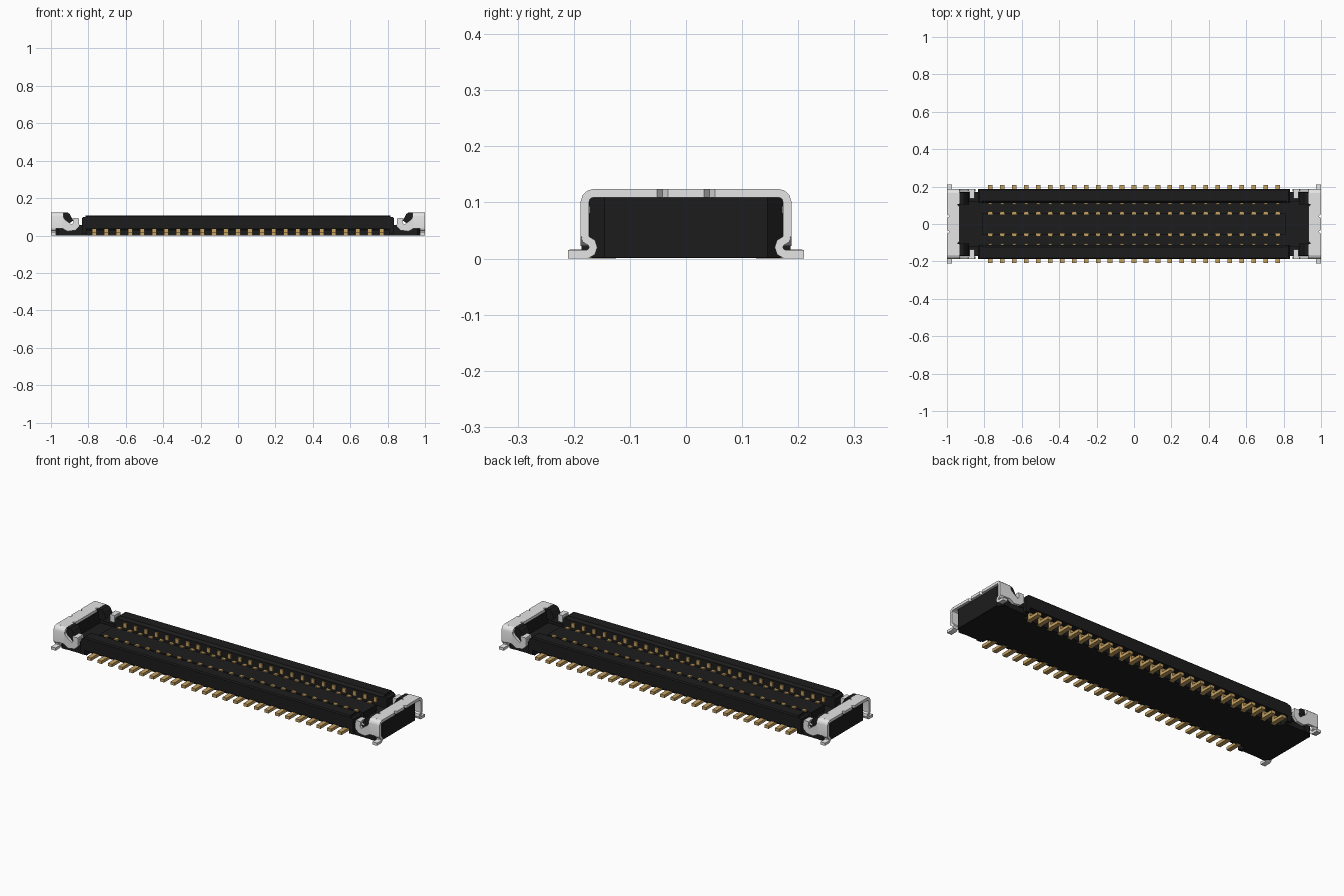
import bpy, bmesh
from mathutils import Vector

if "Cube" in bpy.data.objects:
    bpy.data.objects.remove(bpy.data.objects["Cube"])


def material(name, rgb):
    m = bpy.data.materials.new(name)
    m.diffuse_color = (*rgb, 1)
    m.use_nodes = True
    m.node_tree.nodes["Principled BSDF"].inputs["Base Color"].default_value = m.diffuse_color
    return m


BLACK = material("black plastic", (0.012, 0.012, 0.012))
STEEL = material("light steel", (0.78, 0.78, 0.78))
GOLD = material("gold plating", (0.57, 0.36, 0.12))


def add_prism(bm, pts, axis, lo, hi):
    """Extrude a 2D outline along axis (x: pts are yz, y: pts are xz, z: pts are xy)."""
    def place(p, t):
        return {"x": (t, p[0], p[1]), "y": (p[0], t, p[1]), "z": (p[0], p[1], t)}[axis]
    a = [bm.verts.new(place(p, lo)) for p in pts]
    b = [bm.verts.new(place(p, hi)) for p in pts]
    n = len(pts)
    faces = [bm.faces.new(a), bm.faces.new(b[::-1])]
    faces += [bm.faces.new((a[i], a[(i + 1) % n], b[(i + 1) % n], b[i])) for i in range(n)]
    bmesh.ops.recalc_face_normals(bm, faces=faces)


def add_box(bm, x0, x1, y0, y1, z0, z1):
    add_prism(bm, [(x0, y0), (x1, y0), (x1, y1), (x0, y1)], "z", z0, z1)


def ribbon(path, t):
    """Outline of a bent strip of thickness t around a centre line."""
    path = [Vector(p) for p in path]
    left, right = [], []
    for i, p in enumerate(path):
        d1 = (p - path[max(i - 1, 0)]).normalized()
        d2 = (path[min(i + 1, len(path) - 1)] - p).normalized()
        d = (d1 + d2).normalized()
        n = Vector((-d.y, d.x)) * t / 2
        left.append(p + n)
        right.append(p - n)
    return left + right[::-1]


def finish(name, bm, mat, smooth=False):
    me = bpy.data.meshes.new(name)
    bm.to_mesh(me)
    bm.free()
    me.materials.append(mat)
    ob = bpy.data.objects.new(name, me)
    bpy.context.collection.objects.link(ob)
    if smooth:
        bpy.ops.object.select_all(action="DESELECT")
        ob.select_set(True)
        bpy.context.view_layer.objects.active = ob
        bpy.ops.object.shade_smooth_by_angle(angle=0.6)
    return ob


def flip(pts, s):
    return [(p[0] * s, p[1]) for p in pts]


# Base slab, narrower along the contact rows
bm = bmesh.new()
corner = [(0.81, 0.135), (0.81, 0.168), (0.955, 0.168), (0.982, 0.145)]
half = corner + [(x, -y) for x, y in corner[::-1]]
add_prism(bm, half + [(-x, -y) for x, y in half], "z", 0.001, 0.04)
finish("base_slab", bm, BLACK)

# Centre island
bm = bmesh.new()
add_box(bm, -0.81, 0.81, -0.058, 0.058, 0.035, 0.075)
finish("centre_island", bm, BLACK)

# Long side walls with chamfered top edges and stepped ends
bm = bmesh.new()
wall = [(0.135, 0.03), (0.14, 0.036), (0.188, 0.036), (0.188, 0.102), (0.182, 0.108),
        (0.124, 0.108), (0.112, 0.096), (0.112, 0.03)]
for s in (-1, 1):
    add_prism(bm, flip(wall, s), "x", -0.815, 0.815)
    for e in (-1, 1):
        end = [(0.81, 0.01), (0.835, 0.01), (0.835, 0.09), (0.825, 0.1), (0.81, 0.1)]
        add_prism(bm, flip(end, e), "y", s * 0.112, s * 0.186)
finish("side_walls", bm, BLACK)

for e, side in ((-1, "left"), (1, "right")):
    # Black end wall, corner blocks and sloped guide tabs
    bm = bmesh.new()
    plan = [(0.93, -0.172), (0.96, -0.172), (0.985, -0.145), (0.985, 0.145),
            (0.96, 0.172), (0.93, 0.172)]
    add_prism(bm, flip(plan, e), "z", 0.002, 0.109)
    tab = [(0.94, 0.123), (0.91, 0.123), (0.9, 0.115), (0.882, 0.08), (0.9, 0.066), (0.94, 0.07)]
    for s in (-1, 1):
        add_prism(bm, flip(tab, e), "y", s * 0.105, s * 0.168)
        block = [(0.83, 0.03), (0.935, 0.03), (0.935, 0.075), (0.9, 0.055), (0.83, 0.055)]
        add_prism(bm, flip(block, e), "y", s * 0.12, s * 0.171)
    finish(side + "_end_wall", bm, BLACK)

    # Steel cover: notched top plate
    bm = bmesh.new()
    edge = [(0.932, 0.165), (0.932, 0.11), (0.945, 0.102), (0.932, 0.094), (0.932, 0.0)]
    inner = edge + [(x, -y) for x, y in edge[-2::-1]]
    rim = [(0.999, 0.165), (0.999, 0.052), (0.985, 0.042), (0.999, 0.032)]
    outer = [(x, -y) for x, y in rim] + rim[::-1]
    add_prism(bm, flip(inner + outer, e), "z", 0.109, 0.124)
    for s in (-1, 1):
        # Rounded shoulder and flank
        flank = [(0.163, 0.1165), (0.172, 0.1145), (0.178, 0.109), (0.1805, 0.1), (0.1805, 0.038)]
        x0, x1 = sorted((e * 0.932, e * 1.0))
        add_prism(bm, flip(ribbon(flank, 0.015), s), "x", x0, x1)
        # Curl under the flank and narrow solder foot
        curl = [(0.1805, 0.04), (0.178, 0.034), (0.168, 0.028), (0.1655, 0.02),
                (0.168, 0.012), (0.176, 0.0075), (0.21, 0.0075)]
        x0, x1 = sorted((e * 0.972, e * 1.0))
        add_prism(bm, flip(ribbon(curl, 0.015), s), "x", x0, x1)
        # Spring arm with upturned hook
        arm = [(0.935, 0.1), (0.925, 0.085), (0.888, 0.058), (0.88, 0.068), (0.885, 0.094),
               (0.852, 0.094), (0.848, 0.05), (0.87, 0.028), (0.91, 0.022), (0.94, 0.038)]
        add_prism(bm, flip(arm, e), "y", s * 0.173, s * 0.188)
        x0, x1 = sorted((e * 0.853, e * 0.88))
        add_box(bm, x0, x1, *sorted((s * 0.145, s * 0.175)), 0.08, 0.094)
        add_box(bm, x0, x1, *sorted((s * 0.137, s * 0.147)), 0.05, 0.094)
    finish(side + "_steel_cover", bm, STEEL, True)

# Gold contacts: solder foot, riser, wall contact and island contact
bm = bmesh.new()
for i in range(25):
    x = (i - 12) * 0.064
    for s in (-1, 1):
        for y0, y1, z0, z1, w in ((0.125, 0.208, 0.0, 0.016, 0.0125),
                                  (0.13, 0.15, 0.005, 0.037, 0.0125),
                                  (0.104, 0.114, 0.06, 0.085, 0.010),
                                  (0.050, 0.067, 0.045, 0.081, 0.0115)):
            add_box(bm, x - w, x + w, *sorted((s * y0, s * y1)), z0, z1)
finish("contacts", bm, GOLD)
